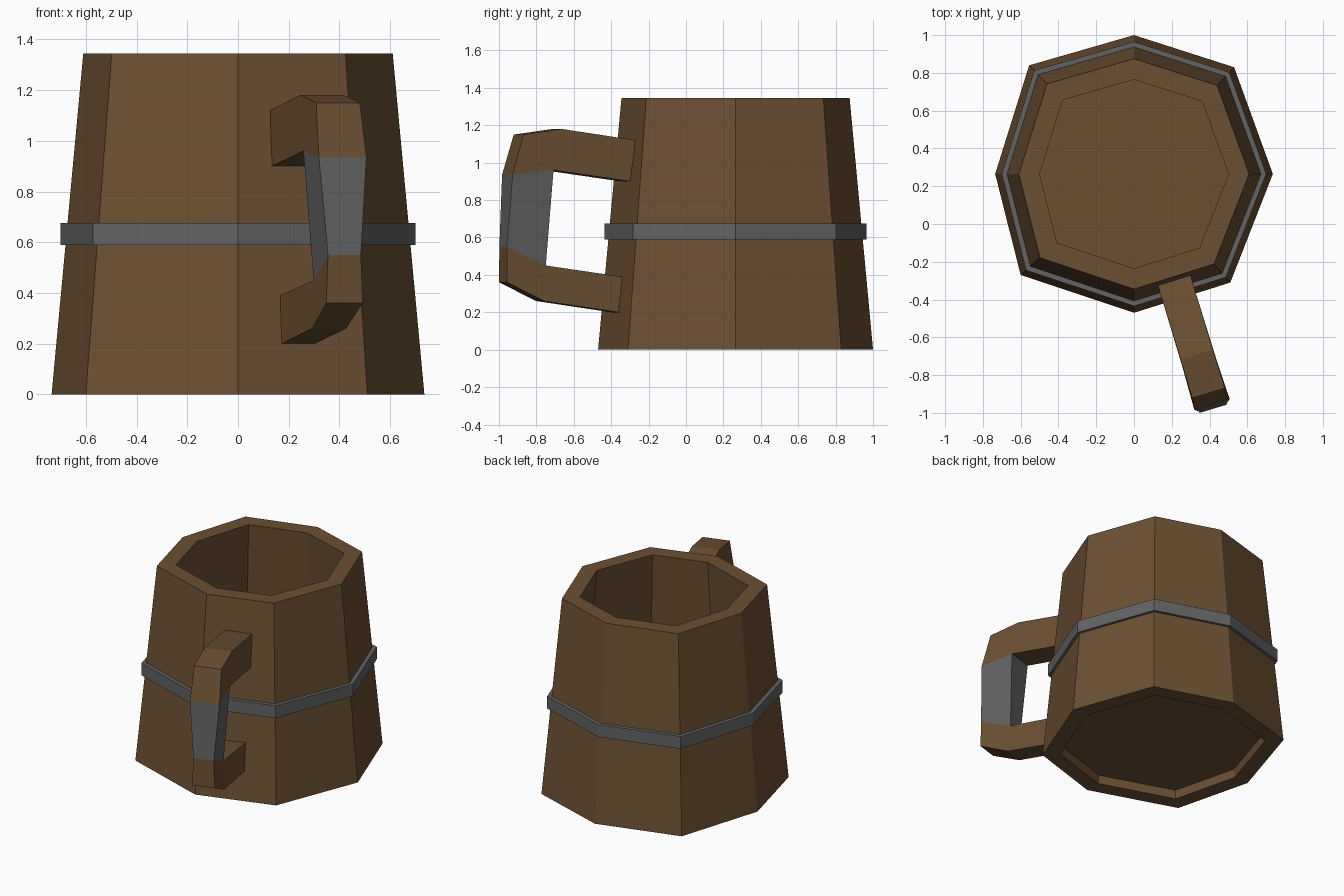
import bpy, bmesh
from mathutils import Vector

if "Cube" in bpy.data.objects:
    bpy.data.objects.remove(bpy.data.objects["Cube"])


def material(name, rgb):
    m = bpy.data.materials.new(name)
    m.diffuse_color = (*rgb, 1)
    m.use_nodes = True
    m.node_tree.nodes["Principled BSDF"].inputs["Base Color"].default_value = m.diffuse_color
    return m


WOOD = material("wood", (0.15, 0.08, 0.032))
METAL = material("metal", (0.125, 0.125, 0.125))

# Slightly uneven octagon of the mug, relative to its axis
CENTRE_Y = 0.265
BASE_R = 0.735
OCTAGON = [(0, 0.735), (-0.555, 0.575), (-0.735, 0), (-0.6, -0.535),
           (0, -0.735), (0.51, -0.575), (0.735, 0), (0.53, 0.565)]


def finish(name, bm, mats):
    bmesh.ops.recalc_face_normals(bm, faces=bm.faces)
    mesh = bpy.data.meshes.new(name)
    bm.to_mesh(mesh)
    bm.free()
    for m in mats:
        mesh.materials.append(m)
    obj = bpy.data.objects.new(name, mesh)
    bpy.context.collection.objects.link(obj)
    return obj


def octagon_loops(name, profile, mat, ring=True):
    """Skin (radius, z) octagon loops; ring closes last to first, else caps ends."""
    bm = bmesh.new()
    loops = [[bm.verts.new((x * r / BASE_R, y * r / BASE_R + CENTRE_Y, z))
              for x, y in OCTAGON] for r, z in profile]
    pairs = list(zip(loops, loops[1:]))
    if ring:
        pairs.append((loops[-1], loops[0]))
    else:
        bm.faces.new(loops[0])
        bm.faces.new(loops[-1])
    for a, b in pairs:
        for i in range(8):
            j = (i + 1) % 8
            bm.faces.new((a[i], a[j], b[j], b[i]))
    return finish(name, bm, [mat])


# Tapered hollow body, recessed floor and metal hoop
octagon_loops("mug_body", [(0.735, 0), (0.61, 1.345), (0.5, 1.345), (0.625, 0)], WOOD)
octagon_loops("mug_floor", [(0.62, 0.06), (0.618, 0.08)], WOOD, ring=False)
octagon_loops("metal_hoop", [(0.70, 0.59), (0.70, 0.675), (0.668, 0.675), (0.668, 0.59)], METAL)

# Handle side profile: name -> (y on centre line, z, half width)
POINTS = {
    "A": (-0.295, 1.12, 0.09), "B": (-0.69, 1.18, 0.09), "C": (-0.895, 1.15, 0.09),
    "D": (-0.955, 0.935, 0.098), "E": (-0.978, 0.55, 0.068), "F": (-0.978, 0.36, 0.075),
    "G": (-0.78, 0.26, 0.07), "H": (-0.38, 0.20, 0.068), "h": (-0.36, 0.39, 0.068),
    "e": (-0.767, 0.45, 0.06), "b": (-0.735, 0.96, 0.092),
}
SIDES = ["ABba", "BCDb", "DEeb", "EFGe", "GHhe"]
POINTS["a"] = (-0.325, 0.90, 0.09)
OUTLINE = "ABCDEFGHheba"
ACROSS = Vector((0.956, 0.29, 0))

bm = bmesh.new()
left, right = {}, {}
for key, (y, z, w) in POINTS.items():
    mid = Vector((0.21 - (y + 0.29) * 0.305, y, z))
    left[key] = bm.verts.new(mid - ACROSS * w)
    right[key] = bm.verts.new(mid + ACROSS * w)
for side in (left, right):
    for keys in SIDES:
        face = bm.faces.new([side[k] for k in keys])
        face.material_index = int(keys == "DEeb")
for p, q in zip(OUTLINE, OUTLINE[1:] + OUTLINE[0]):
    face = bm.faces.new((left[p], left[q], right[q], right[p]))
    face.material_index = int(p + q in ("DE", "eb"))  # metal grip
finish("handle", bm, [WOOD, METAL])
